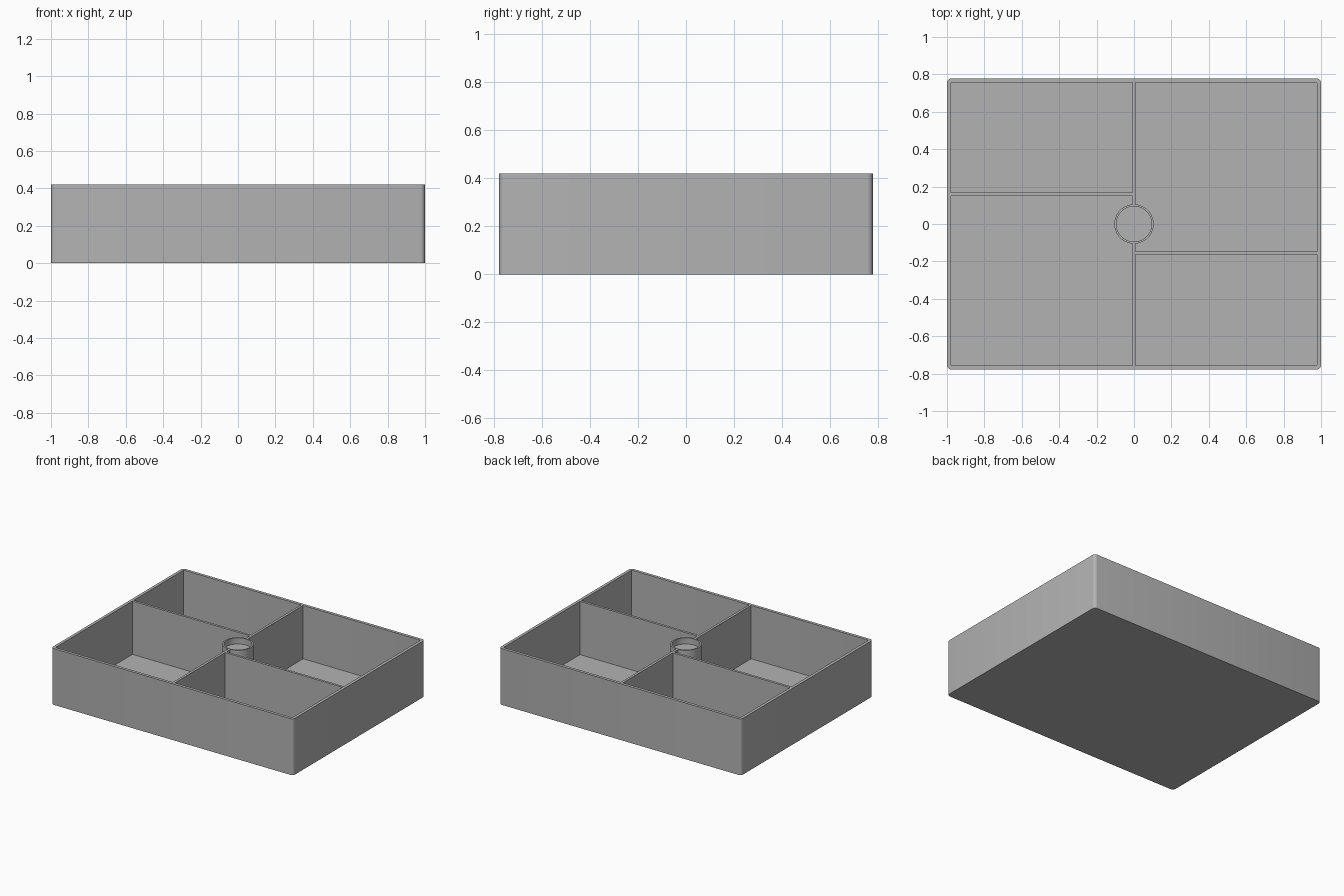
import bpy
import bmesh
import math

if "Cube" in bpy.data.objects:
    bpy.data.objects.remove(bpy.data.objects["Cube"], do_unlink=True)

LENGTH, DEPTH, HEIGHT = 2.0, 1.556, 0.42
WALL, FLOOR = 0.022, 0.022
DIVIDER = 0.018
TUBE_R, TUBE_BORE, TUBE_RECESS = 0.105, 0.094, 0.045

plastic = bpy.data.materials.new("matte grey")
plastic.use_nodes = True
GREY = (0.45, 0.45, 0.45, 1.0)
plastic.diffuse_color = GREY
plastic.node_tree.nodes["Principled BSDF"].inputs["Base Color"].default_value = GREY


def finish(name, bm):
    bmesh.ops.recalc_face_normals(bm, faces=bm.faces)
    mesh = bpy.data.meshes.new(name)
    bm.to_mesh(mesh)
    bm.free()
    mesh.materials.append(plastic)
    obj = bpy.data.objects.new(name, mesh)
    bpy.context.collection.objects.link(obj)
    bpy.ops.object.select_all(action="DESELECT")
    obj.select_set(True)
    bpy.context.view_layer.objects.active = obj
    bpy.ops.object.shade_smooth_by_angle(angle=math.radians(30))
    return obj


def rounded_outline(width, depth, radius, steps):
    """Rounded rectangle; a radius of half the size gives a circle."""
    points = []
    for corner, (sx, sy) in enumerate([(1, 1), (-1, 1), (-1, -1), (1, -1)]):
        for i in range(steps):
            a = math.pi / 2 * (corner + (i + 0.5) / steps)
            points.append((sx * (width / 2 - radius) + radius * math.cos(a),
                           sy * (depth / 2 - radius) + radius * math.sin(a)))
    return points


def vessel(name, outer, inner, bottom, floor, top):
    """Open container: outer skin, rim, inner skin and floor."""
    bm = bmesh.new()
    rings = [[bm.verts.new((x, y, z)) for x, y in outline]
             for outline, z in ((outer, bottom), (outer, top), (inner, top), (inner, floor))]
    n = len(outer)
    for low, high in zip(rings, rings[1:]):
        for i in range(n):
            j = (i + 1) % n
            bm.faces.new((low[i], low[j], high[j], high[i]))
    bm.faces.new(rings[0][::-1])
    bm.faces.new(rings[-1])
    return finish(name, bm)


def divider(name, x0, x1, y0, y1):
    bm = bmesh.new()
    bmesh.ops.create_cube(bm, size=1)
    bmesh.ops.scale(bm, vec=(x1 - x0, y1 - y0, HEIGHT - FLOOR), verts=bm.verts)
    bmesh.ops.translate(bm, vec=((x0 + x1) / 2, (y0 + y1) / 2, (HEIGHT + FLOOR) / 2),
                        verts=bm.verts)
    return finish(name, bm)


# Outer tray with rounded upright corners
vessel("tray",
       rounded_outline(LENGTH, DEPTH, 0.025, 8),
       rounded_outline(LENGTH - 2 * WALL, DEPTH - 2 * WALL, 0.006, 8),
       0, FLOOR, HEIGHT)

# Central post with a shallow round recess in its top
vessel("centre_post",
       rounded_outline(2 * TUBE_R, 2 * TUBE_R, TUBE_R, 16),
       rounded_outline(2 * TUBE_BORE, 2 * TUBE_BORE, TUBE_BORE, 16),
       FLOOR, HEIGHT - TUBE_RECESS, HEIGHT)

# Dividers running from the post to the front and back walls
half = DIVIDER / 2
inside_x, inside_y = LENGTH / 2 - WALL, DEPTH / 2 - WALL
post_edge = TUBE_R - 0.002
divider("front_divider", -half, half, -inside_y, -post_edge)
divider("back_divider", -half, half, post_edge, inside_y)

# Staggered cross dividers
divider("right_cross_divider", -inside_x, -half, 0.16 - half, 0.16 + half)
divider("left_cross_divider", half, inside_x, -0.155 - half, -0.155 + half)
